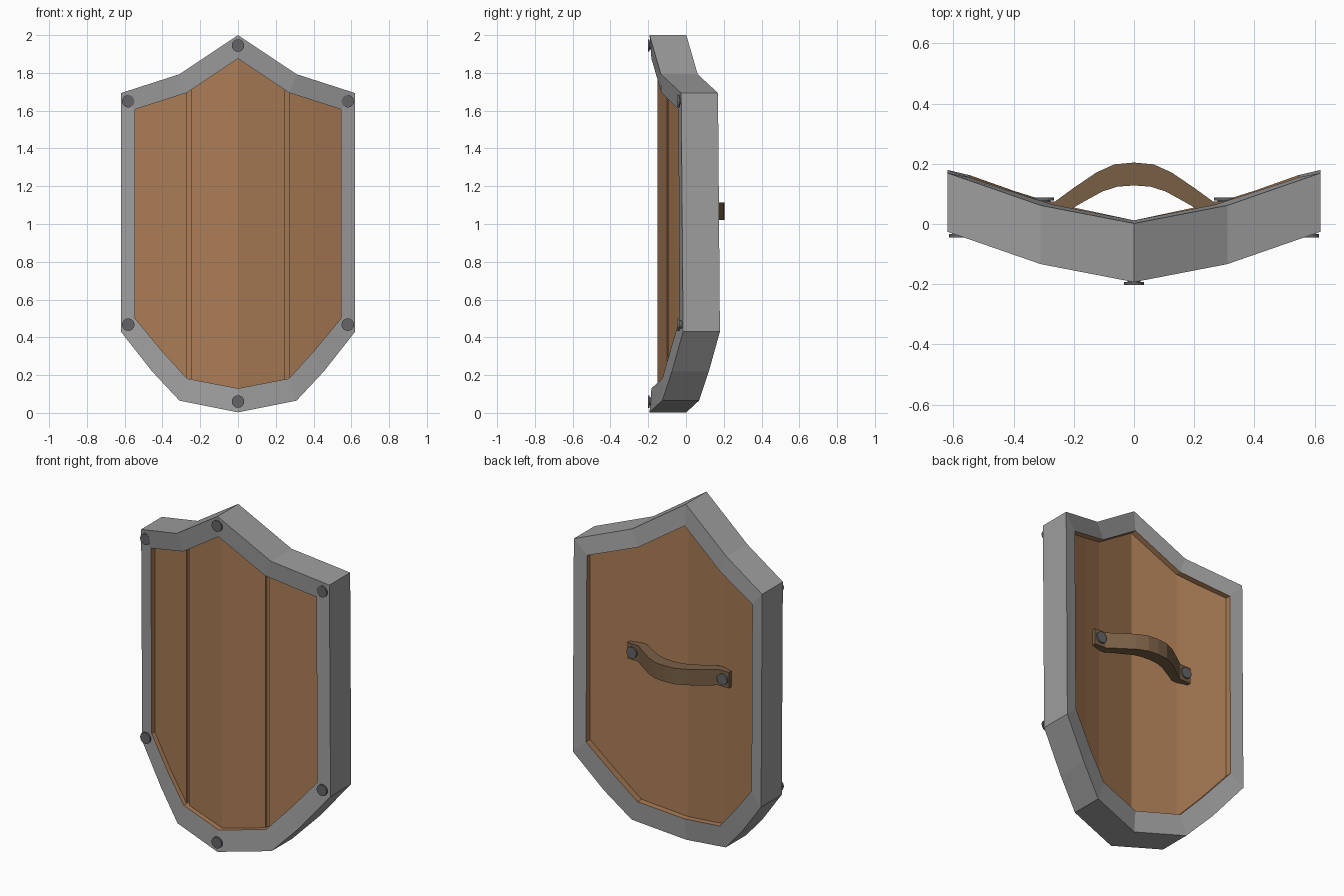
import bpy, bmesh
from math import pi
from mathutils import Matrix

if "Cube" in bpy.data.objects:
    bpy.data.objects.remove(bpy.data.objects["Cube"])


def material(name, r, g, b):
    m = bpy.data.materials.new(name)
    m.diffuse_color = (r, g, b, 1)
    m.use_nodes = True
    m.node_tree.nodes["Principled BSDF"].inputs["Base Color"].default_value = m.diffuse_color
    return m


WOOD = material("wood", 0.40, 0.20, 0.09)
LEATHER = material("leather", 0.19, 0.115, 0.06)
STEEL = material("steel", 0.34, 0.34, 0.34)
IRON = material("dark_iron", 0.13, 0.13, 0.14)


def finish(name, bm, *mats):
    bmesh.ops.recalc_face_normals(bm, faces=bm.faces[:])
    me = bpy.data.meshes.new(name)
    bm.to_mesh(me)
    bm.free()
    for m in mats:
        me.materials.append(m)
    ob = bpy.data.objects.new(name, me)
    bpy.context.collection.objects.link(ob)
    return ob


def loft(name, sections, mats, closed=False, second_mat_side=None):
    """Skin a run of cross-sections, either as a closed ring or capped."""
    bm = bmesh.new()
    rings = [[bm.verts.new(p) for p in s] for s in sections]
    n = len(rings[0])
    pairs = list(zip(rings, rings[1:]))
    if closed:
        pairs.append((rings[-1], rings[0]))
    else:
        bm.faces.new(rings[0])
        bm.faces.new(rings[-1])
    for a, b in pairs:
        for i in range(n):
            j = (i + 1) % n
            f = bm.faces.new((a[i], a[j], b[j], b[i]))
            if i == second_mat_side:
                f.material_index = 1
    return finish(name, bm, *mats)


def interp(x, table):
    for (x0, y0), (x1, y1) in zip(table, table[1:]):
        if x <= x1 + 1e-6:
            return y0 + (y1 - y0) * (x - x0) / (x1 - x0)
    return table[-1][1]


def bend(x, z=1.0):
    """Front of the rim: folded at the centre and at the quarter lines."""
    return interp(abs(x), [(0, -0.193), (0.31, -0.13), (0.62, -0.02)]) + 0.008 * (1 - z) * abs(x) / 0.62


# Metal rim: half outline of outer and inner edges, mirrored into a ring
outer = [(0, 2.0), (0.31, 1.793), (0.62, 1.693), (0.62, 0.43), (0.455, 0.22), (0.31, 0.065), (0, 0.003)]
inner = [(0, 1.875), (0.27, 1.695), (0.545, 1.607), (0.545, 0.50), (0.40, 0.325), (0.27, 0.182), (0, 0.13)]
half = list(zip(outer, inner))
full = half + [((-o[0], o[1]), (-i[0], i[1])) for o, i in half[-2:0:-1]]
DEPTH = 0.195
sections = []
for (ox, oz), (ix, iz) in full:
    yo, yi = bend(ox, oz), bend(ix, iz) + 0.01
    sections.append([(ox, yo, oz), (ox, yo + DEPTH, oz), (ix, yi + DEPTH, iz), (ix, yi, iz)])
loft("rim", sections, (STEEL, WOOD), closed=True, second_mat_side=2)

# Wooden board: vertical columns across the width, with two grooves
tops = [(0, 1.875), (0.27, 1.695), (0.545, 1.607)]
bottoms = [(0, 0.13), (0.27, 0.182), (0.40, 0.325), (0.545, 0.50)]
cols = [(0, 0), (0.25, 0), (0.25, 0.015), (0.272, 0.015), (0.272, 0), (0.40, 0), (0.545, 0)]
cols = [(-x, d) for x, d in cols[:0:-1]] + cols
sections = []
for x, d in cols:
    zt, zb = interp(abs(x), tops), interp(abs(x), bottoms)
    f, b = bend(x) + 0.042 + d, bend(x) + 0.17
    sections.append([(x, f, zb), (x, b, zb), (x, b, zt), (x, f, zt)])
loft("board", sections, (WOOD,))

# Leather grip: (outer x, outer y, inner x, inner y), mirrored
arc = [(0, 0.204, 0, 0.128), (0.065, 0.198, 0.055, 0.124), (0.125, 0.171, 0.105, 0.108),
       (0.20, 0.12, 0.165, 0.075), (0.262, 0.075, 0.235, 0.035), (0.335, 0.073, 0.335, 0.025)]
arc = [(-a, b, -c, d) for a, b, c, d in arc[:0:-1]] + arc
loft("grip_strap", [[(a, b, 1.02), (a, b, 1.115), (c, d, 1.115), (c, d, 1.02)] for a, b, c, d in arc], (LEATHER,))


# Rivets: flat round head on a narrower shank, pointing along y
def rivet(name, x, y, z, side, shank):
    bm = bmesh.new()
    for radius, start, end in ((0.033, 0, 0.01), (0.021, 0.01, shank)):
        mid = y - side * (start + end) / 2
        m = Matrix.Translation((x, mid, z)) @ Matrix.Rotation(pi / 2, 4, 'X')
        bmesh.ops.create_cone(bm, cap_ends=True, segments=16, radius1=radius, radius2=radius,
                              depth=end - start, matrix=m)
    finish(name, bm, IRON)


for z in (1.945, 0.06):
    rivet("rim_rivet", 0, -0.202, z, -1, 0.04)
for sx in (-1, 1):
    for z in (1.65, 0.467):
        rivet("rim_rivet", sx * 0.581, -0.044, z, -1, 0.04)
    rivet("grip_rivet", sx * 0.298, 0.088, 1.068, 1, 0.03)
